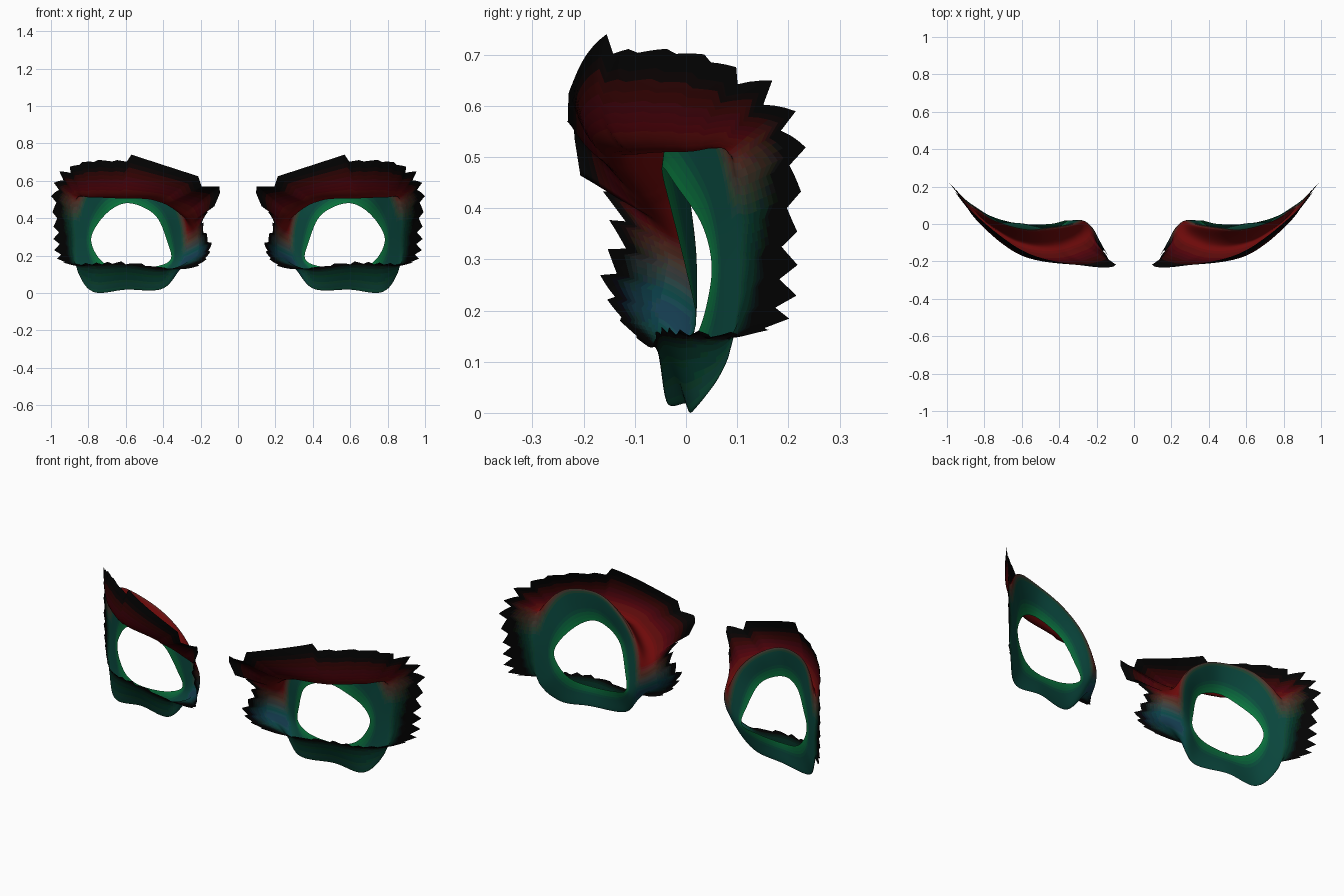
import bpy, random
from math import sin, pi
from mathutils import Vector

if "Cube" in bpy.data.objects:
    bpy.data.objects.remove(bpy.data.objects["Cube"])

random.seed(4)
N = 144      # samples around the eye opening
M = 12       # samples per band across the skin

# Guide loops for the right eye, from the inner corner up, over and back below
RIM = [(.36, .02, .18), (.38, 0, .28), (.43, -.03, .40), (.51, -.045, .46), (.60, -.045, .48), (.68, -.02, .445),
       (.75, .03, .37), (.785, .05, .29), (.76, .04, .21), (.70, .02, .15), (.60, 0, .13), (.45, 0, .14)]
CREST = [(.31, .01, .16), (.28, .02, .30), (.32, 0, .46), (.43, -.02, .58), (.58, -.03, .65), (.75, .02, .635),
         (.84, .08, .50), (.86, .10, .30), (.845, .08, .11), (.77, .015, .005), (.60, 0, .018), (.40, -.035, .025)]
HEM = [(.23, -.045, .20), (.225, -.03, .33), (.29, -.09, .42), (.44, -.13, .495), (.62, -.10, .505), (.78, 0, .51),
       (.88, .10, .50), (.90, .13, .30), (.87, .09, .15), (.76, 0, .135), (.60, -.045, .14), (.39, -.055, .12)]
EDGE = [(.15, -.15, .23), (.19, -.13, .38), (.10, -.22, .55), (.25, -.225, .635), (.57, -.155, .70), (.85, .05, .69),
        (.97, .20, .56), (.97, .20, .33), (.94, .17, .17), (.79, .01, .155), (.60, -.05, .16), (.27, -.075, .13)]


def spline(a, b, c, d, t):
    return 0.5 * (2 * b + (c - a) * t + (2 * a - 5 * b + 4 * c - d) * t * t + (3 * b - a - 3 * c + d) * t ** 3)


def around(loop, u):
    i, n = int(u), len(loop)
    p = [Vector(loop[(i + k) % n]) for k in (-1, 0, 1, 2)]
    return spline(*p, u - i)


def ramp(a, b, v):
    return min(1, max(0, (v - a) / (b - a)))


def station(s):
    return (s % N) * 12 / N


teeth = [random.uniform(.03, .06) for _ in range(N // 4)]


# Ragged outline: saw teeth, plus a long stepped slab on the inner brow
def edge_point(s):
    u = station(s)
    p, h = around(EDGE, u), around(HEM, u)
    if 2 <= u <= 4:
        p.z = .57 if p.x < .2 else .62 + .324 * (p.x - .2)
    elif 1.45 < u < 2:
        p = Vector((.13, -.205, .455)).lerp(Vector((.09, -.22, .55)), ramp(1.45, 2, u))
    else:
        size = .25 if 4 < u < 5.3 else .4 if u > 8.8 else 1
        p += (p - h).normalized() * size * teeth[s // 4] * (s % 4 / 3 - .4)
    p.x = min(1, max(.09, p.x))
    return p


# Colour fields: green lid, red brow, blue inner corner, black fringe
BLACK, RED, GREEN, TEAL, BLUE = (Vector(c) for c in
    ((.0008, .0008, .0008), (.14, .002, .003), (.003, .18, .045), (.002, .07, .042), (.006, .05, .085)))


def colour(u, t):
    lid = GREEN.lerp(TEAL, ramp(0, .35, t))
    top = ramp(.3, 1.2, u) * (1 - ramp(5.8, 6.6, u))
    skin = TEAL.lerp(RED, top)
    near = max(0, 1 - min(u, 12 - u) / .8)
    skin = skin.lerp(BLUE, near)
    c = lid.lerp(skin, ramp(.75, 1.15, t))
    side = ramp(6, 7, u) * (1 - ramp(8.3, 9, u))
    low = ramp(8.3, 9, u) * (1 - ramp(11, 11.6, u))
    start = 2.05 - 1.0 * side - 1.1 * low
    return c.lerp(BLACK, ramp(start, 2.8 - .45 * side - .6 * low, t))


mats = {}


def material(c):
    key = tuple(round(v ** .45 * 28) for v in c)
    if key not in mats:
        m = bpy.data.materials.new("skin_tone_%d" % len(mats))
        m.diffuse_color = (*((k / 28) ** 2.2 for k in key), 1)
        m.use_nodes = True
        m.node_tree.nodes["Principled BSDF"].inputs["Base Color"].default_value = m.diffuse_color
        mats[key] = m
    return mats[key]


def skin_part(name, t0, t1):
    rows = [t0 + k / M for k in range((t1 - t0) * M + 1)]
    verts, faces, tones = [], [], []
    for s in range(N):
        u = station(s)
        q = [around(RIM, u), around(CREST, u), around(HEM, u), edge_point(s)]
        q = [2 * q[0] - q[1]] + q + [2 * q[3] - q[2]]
        bulge = .04 * sin(pi * ramp(2.4, 6, u))     # brow swells forward
        for t in rows:
            i = min(int(t), 2)
            v = spline(*q[i:i + 4], t - i)
            v.y -= bulge * sin(pi * max(0, t - 2))
            v.z = max(0, v.z)
            verts.append(v)
    R = len(rows)
    for s in range(N):
        for k in range(R - 1):
            a, b = s * R + k, (s + 1) % N * R + k
            faces.append((a, a + 1, b + 1, b))
            tones.append(material(colour(station(s) + 6 / N, rows[k] + .5 / M)))
    me = bpy.data.meshes.new(name)
    me.from_pydata(verts, [], faces)
    slots = list(dict.fromkeys(tones))
    for m in slots:
        me.materials.append(m)
    for f, m in zip(me.polygons, tones):
        f.material_index = slots.index(m)
        f.use_smooth = True
    ob = bpy.data.objects.new(name, me)
    bpy.context.collection.objects.link(ob)
    mod = ob.modifiers.new("both_eyes", 'MIRROR')
    mod.use_mirror_merge = False
    return ob


# Inner eyelid ring, then the folded brow and cheek skin around it
skin_part("eyelids", 0, 1)
skin_part("brow_and_cheek_skin", 1, 3)
